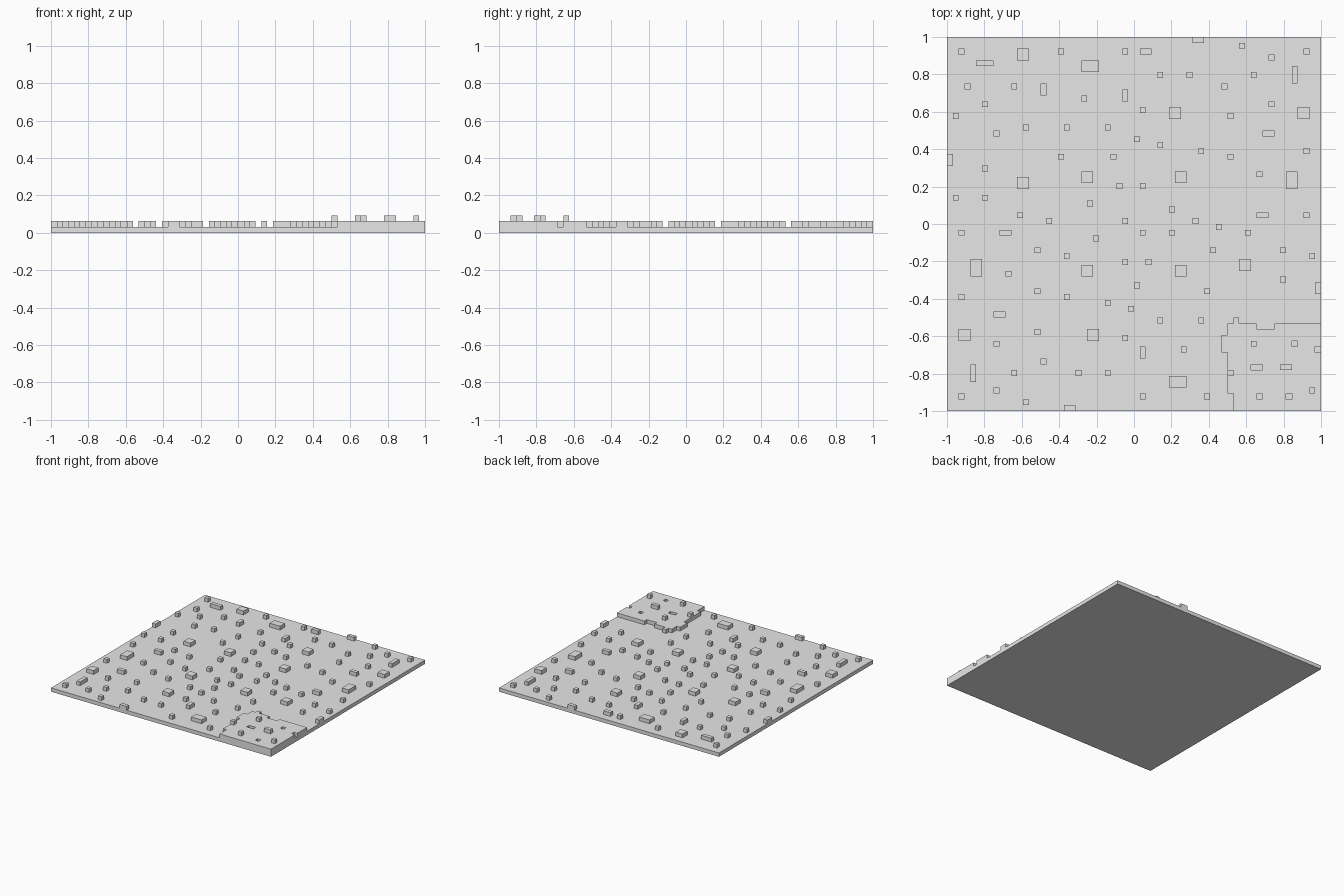
import bpy
import bmesh
from mathutils import Matrix, Vector

cube = bpy.data.objects.get("Cube")
if cube:
    bpy.data.objects.remove(cube, do_unlink=True)

CELL = 1 / 32  # everything sits on a grid of 64 x 64 cells

# Single plain grey material
grey = bpy.data.materials.new("plain grey")
grey.use_nodes = True
colour = (0.8, 0.8, 0.8, 1)
grey.diffuse_color = colour
grey.node_tree.nodes["Principled BSDF"].inputs["Base Color"].default_value = colour


def finish(name, bm):
    """Scale a mesh from cells to units and link it as an object."""
    bmesh.ops.recalc_face_normals(bm, faces=bm.faces)
    bmesh.ops.scale(bm, vec=Vector((CELL, CELL, CELL)), verts=bm.verts)
    mesh = bpy.data.meshes.new(name)
    bm.to_mesh(mesh)
    bm.free()
    mesh.materials.append(grey)
    obj = bpy.data.objects.new(name, mesh)
    bpy.context.collection.objects.link(obj)
    return obj


def boxes(name, rects, bottom, top):
    """One object of boxes; each rect is x, y and optionally width, depth."""
    bm = bmesh.new()
    for rect in rects:
        x, y = rect[:2]
        w, d = rect[2:] or (1, 1)
        place = Matrix.Translation((x + w / 2, y + d / 2, (bottom + top) / 2))
        size = Matrix.Diagonal((w, d, top - bottom, 1))
        bmesh.ops.create_cube(bm, size=1, matrix=place @ size)
    return finish(name, bm)


def with_half_turn(rects):
    """Add the copy of every rect turned by half a turn about the centre."""
    turned = []
    for rect in rects:
        w, d = rect[2:] or (1, 1)
        turned.append((-rect[0] - w, -rect[1] - d, w, d))
    return rects + turned


# Ground slab
boxes("ground_slab", [(-32, -32, 64, 64)], 0, 1)

# Small studs that repeat on the opposite side
paired_studs = [
    (-13, 29), (-2, 29), (29, 29), (18, 30), (23, 28), (4, 25), (9, 25),
    (20, 25), (15, 23), (-9, 21), (23, 20), (1, 19), (16, 18), (-12, 16),
    (-5, 16), (0, 14), (4, 13), (11, 12), (29, 12), (-13, 11), (16, 11),
    (-26, 9), (21, 8), (-3, 6), (1, 6), (-26, 4), (6, 2), (-20, 1),
    (29, 1), (-15, 0),
]
boxes("paired_small_studs", with_half_turn(paired_studs), 1, 2)

# Small studs that appear once
single_studs = [
    (-30, 29), (-29, 23), (-21, 23), (-26, 20), (-31, 18), (-19, 16),
    (-24, 15), (-4, 11), (-31, 4), (-8, 3), (-2, 0), (10, 0), (1, -2),
    (6, -2), (-17, -5), (-12, -6), (13, -5), (30, -6), (0, -11),
]
boxes("single_small_studs", single_studs, 1, 2)

# Larger blocks, paired and single
paired_blocks = [
    (-9, 26, 3, 2), (10, 31, 2, 1), (27, 24, 1, 3), (-2, 21, 1, 2),
    (6, 18, 2, 2), (28, 18, 2, 2), (22, 15, 2, 1), (-32, 10, 1, 2),
    (-20, 6, 2, 2), (-9, 7, 2, 2), (7, 7, 2, 2), (26, 6, 2, 3),
    (21, 1, 2, 1),
]
boxes("paired_large_blocks", with_half_turn(paired_blocks), 1, 2)
boxes("single_large_blocks",
      [(-27, 27, 3, 1), (-20, 28, 2, 2), (-16, 22, 1, 2), (1, 29, 2, 1)], 1, 2)

# Raised corner with a stepped edge: each step is the x and y of its corner
steps = [(17, -31), (16, -29), (15, -22), (16, -19), (17, -17), (18, -16),
         (21, -17), (24, -18), (29, -17), (32, -32)]
outline = [(17, -32)]
for x, y in steps:
    outline += [(outline[-1][0], y), (x, y)]
# Remove the doubled first point and walk each step along y, then along x
path = [outline[0]]
for x, y in outline[1:]:
    if (x, y) != path[-1]:
        path.append((x, y))
path = path[:-2] + [(32, -17), (32, -32)]

bm = bmesh.new()
floor = bm.faces.new([bm.verts.new((x, y, 1)) for x, y in path])
walls = bmesh.ops.extrude_face_region(bm, geom=[floor], use_keep_orig=True)
lifted = [v for v in walls["geom"] if isinstance(v, bmesh.types.BMVert)]
bmesh.ops.translate(bm, vec=(0, 0, 1), verts=lifted)
corner = finish("raised_corner", bm)

# Pits cut through the raised corner
pits = boxes("pit_cutter", [(20, -25, 2, 1), (27, -21), (26, -30), (31, -22, 2, 1)],
             0.5, 2.5)
pits.hide_render = True
cut = corner.modifiers.new("pits", "BOOLEAN")
cut.operation = "DIFFERENCE"
cut.solver = "EXACT"
cut.object = pits
bpy.context.view_layer.objects.active = corner
bpy.ops.object.modifier_apply(modifier=cut.name)
bpy.data.objects.remove(pits, do_unlink=True)

# Studs on the raised corner
boxes("corner_studs",
      [(20, -21), (16, -26), (25, -25, 2, 1), (30, -29), (21, -30)], 2, 3)
